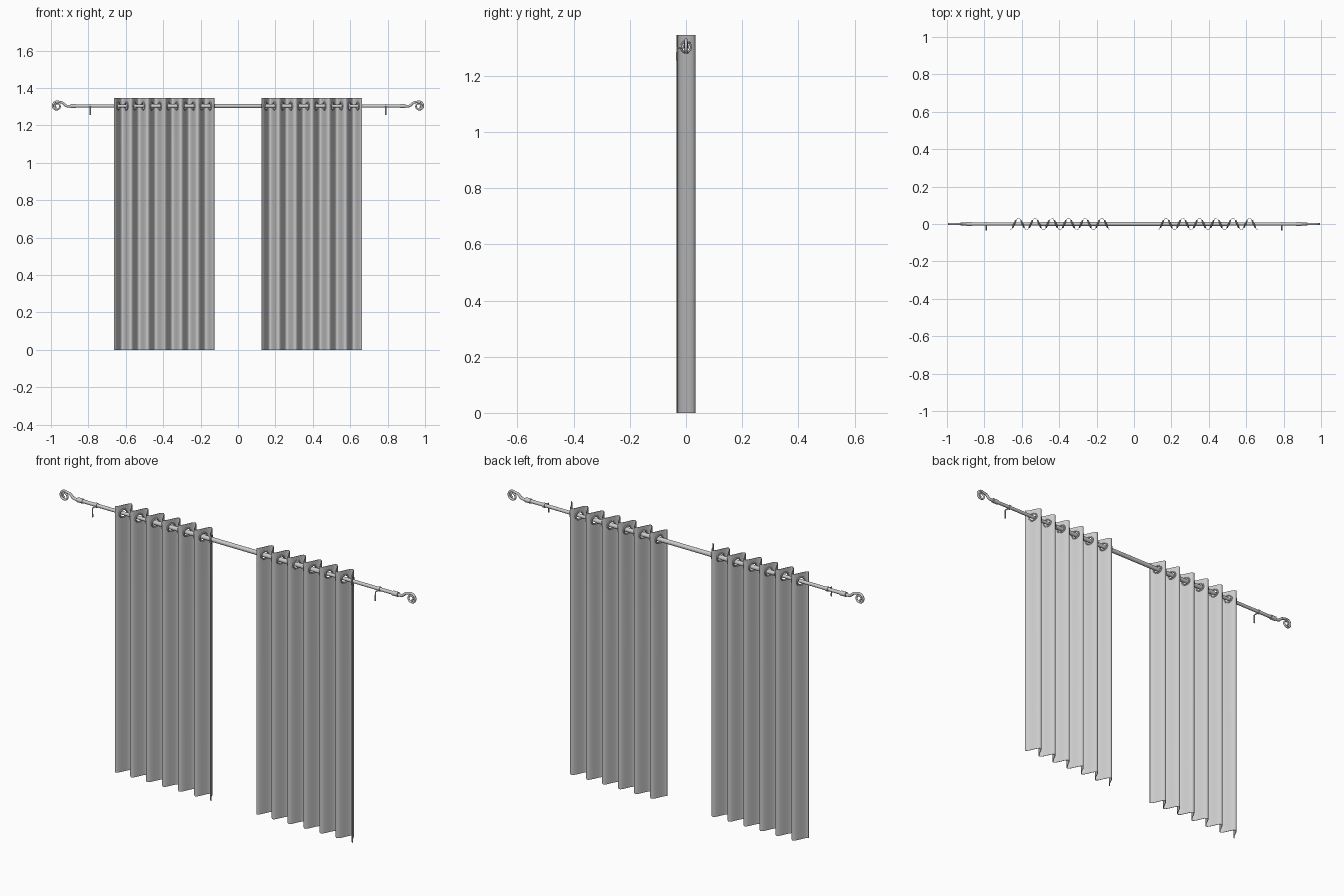
import bpy, bmesh, math
from mathutils import Vector

if "Cube" in bpy.data.objects:
    bpy.data.objects.remove(bpy.data.objects["Cube"])

ROD_Z = 1.303
TOP = 1.345
X_IN, X_OUT = 0.127, 0.663
FOLDS = 6
PERIOD = (X_OUT - X_IN) / FOLDS
AMP = 0.032


def material(name, v):
    m = bpy.data.materials.new(name)
    m.diffuse_color = (v, v, v, 1)
    m.use_nodes = True
    m.node_tree.nodes["Principled BSDF"].inputs["Base Color"].default_value = m.diffuse_color
    return m


fabric = material("grey fabric", 0.6)
metal = material("grey metal", 0.6)


def finish(ob, mat, angle=40):
    ob.data.materials.append(mat)
    bpy.ops.object.select_all(action='DESELECT')
    ob.select_set(True)
    bpy.context.view_layer.objects.active = ob
    bpy.ops.object.shade_smooth_by_angle(angle=math.radians(angle))
    return ob


def cylinder(name, a, b, r, mat=metal, sides=24):
    a, b = Vector(a), Vector(b)
    bpy.ops.mesh.primitive_cylinder_add(vertices=sides, radius=r,
                                        depth=(b - a).length, location=(a + b) / 2)
    ob = bpy.context.object
    ob.name = name
    ob.rotation_euler = (b - a).to_track_quat('Z', 'Y').to_euler()
    return finish(ob, mat)


def tube(name, points, r, radii=None, spline='NURBS'):
    cu = bpy.data.curves.new(name, 'CURVE')
    cu.dimensions = '3D'
    cu.bevel_depth = r
    cu.bevel_resolution = 3
    cu.use_fill_caps = True
    s = cu.splines.new(spline)
    s.points.add(len(points) - 1)
    for i, p in enumerate(points):
        s.points[i].co = (*p, 1)
        s.points[i].radius = radii[i] if radii else 1
    if spline == 'NURBS':
        s.use_endpoint_u = True
        s.order_u = 3
        s.resolution_u = 4
    cu.materials.append(metal)
    ob = bpy.data.objects.new(name, cu)
    bpy.context.collection.objects.link(ob)
    return ob


def curtain(side, label):
    # pleated sheet following a wave
    bm = bmesh.new()
    n = FOLDS * 16
    prev = None
    for i in range(n + 1):
        t = i / n
        x = side * (X_IN + t * (X_OUT - X_IN))
        y = -AMP * math.cos(t * FOLDS * math.tau)
        pair = (bm.verts.new((x, y, 0)), bm.verts.new((x, y, TOP)))
        if prev:
            bm.faces.new((prev[0], pair[0], pair[1], prev[1]))
        prev = pair
    bmesh.ops.recalc_face_normals(bm, faces=bm.faces[:])
    me = bpy.data.meshes.new(label + "_curtain")
    bm.to_mesh(me)
    bm.free()
    ob = bpy.data.objects.new(label + "_curtain", me)
    bpy.context.collection.objects.link(ob)
    sol = ob.modifiers.new("thickness", 'SOLIDIFY')
    sol.thickness = 0.002
    sol.offset = 0
    # rod holes
    cutter = cylinder("hole_cutter", (side * (X_IN - 0.01), 0, ROD_Z),
                      (side * (X_OUT + 0.01), 0, ROD_Z), 0.017, fabric)
    cut = ob.modifiers.new("holes", 'BOOLEAN')
    cut.operation = 'DIFFERENCE'
    cut.object = cutter
    bpy.context.view_layer.objects.active = ob
    for mod in ("thickness", "holes"):
        bpy.ops.object.modifier_apply(modifier=mod)
    bpy.data.objects.remove(cutter)
    ob.data.materials.clear()
    finish(ob, fabric, 50)

    # eyelet rings, tilted to lie on each fold
    slope = math.atan(AMP * math.tau / PERIOD)
    for k in range(FOLDS * 2):
        x = side * (X_IN + PERIOD * (0.25 + 0.5 * k))
        tilt = slope * (1 if k % 2 == 0 else -1) * side
        normal = Vector((-math.sin(tilt), math.cos(tilt), 0))
        bpy.ops.mesh.primitive_torus_add(
            major_radius=0.0195, minor_radius=0.0045, major_segments=24,
            minor_segments=8, location=(x, 0, ROD_Z),
            rotation=normal.to_track_quat('Z', 'Y').to_euler())
        ring = bpy.context.object
        ring.name = f"{label}_eyelet_{k + 1}"
        finish(ring, metal)


# telescopic rod
cylinder("outer_rod", (-0.5, 0, ROD_Z), (0.5, 0, ROD_Z), 0.011)
cylinder("inner_rod", (-0.88, 0, ROD_Z), (0.88, 0, ROD_Z), 0.0085)

for side, label in ((-1, "left"), (1, "right")):
    curtain(side, label)

    # collar at the rod end
    cylinder(label + "_collar", (side * 0.865, 0, ROD_Z), (side * 0.895, 0, ROD_Z), 0.0115)

    # scroll finial: neck rising into an inward spiral
    pts = [(side * x, 0, z) for x, z in
           ((0.885, ROD_Z), (0.905, ROD_Z - 0.002), (0.922, ROD_Z + 0.002),
            (0.935, ROD_Z + 0.018))]
    steps = 26
    for i in range(steps + 1):
        t = i / steps
        a = math.radians(125 - 560 * t)
        r = 0.026 - 0.018 * t
        pts.append((side * (0.968 + r * math.cos(a)), 0, ROD_Z + r * math.sin(a)))
    radii = [1.3, 1.25, 1.2, 1.1] + [1.05 - 0.4 * i / steps for i in range(steps + 1)]
    tube(label + "_finial", pts, 0.0058, radii)

    # bracket: clamp on the rod, arm and drop plate
    bx = side * 0.79
    cylinder(label + "_bracket_clamp", (bx - 0.005, 0, ROD_Z), (bx + 0.005, 0, ROD_Z), 0.0115)
    tube(label + "_bracket", [(bx, 0, ROD_Z - 0.003), (bx, -0.032, ROD_Z - 0.003),
                              (bx, -0.032, 1.255)], 0.0035, spline='POLY')
